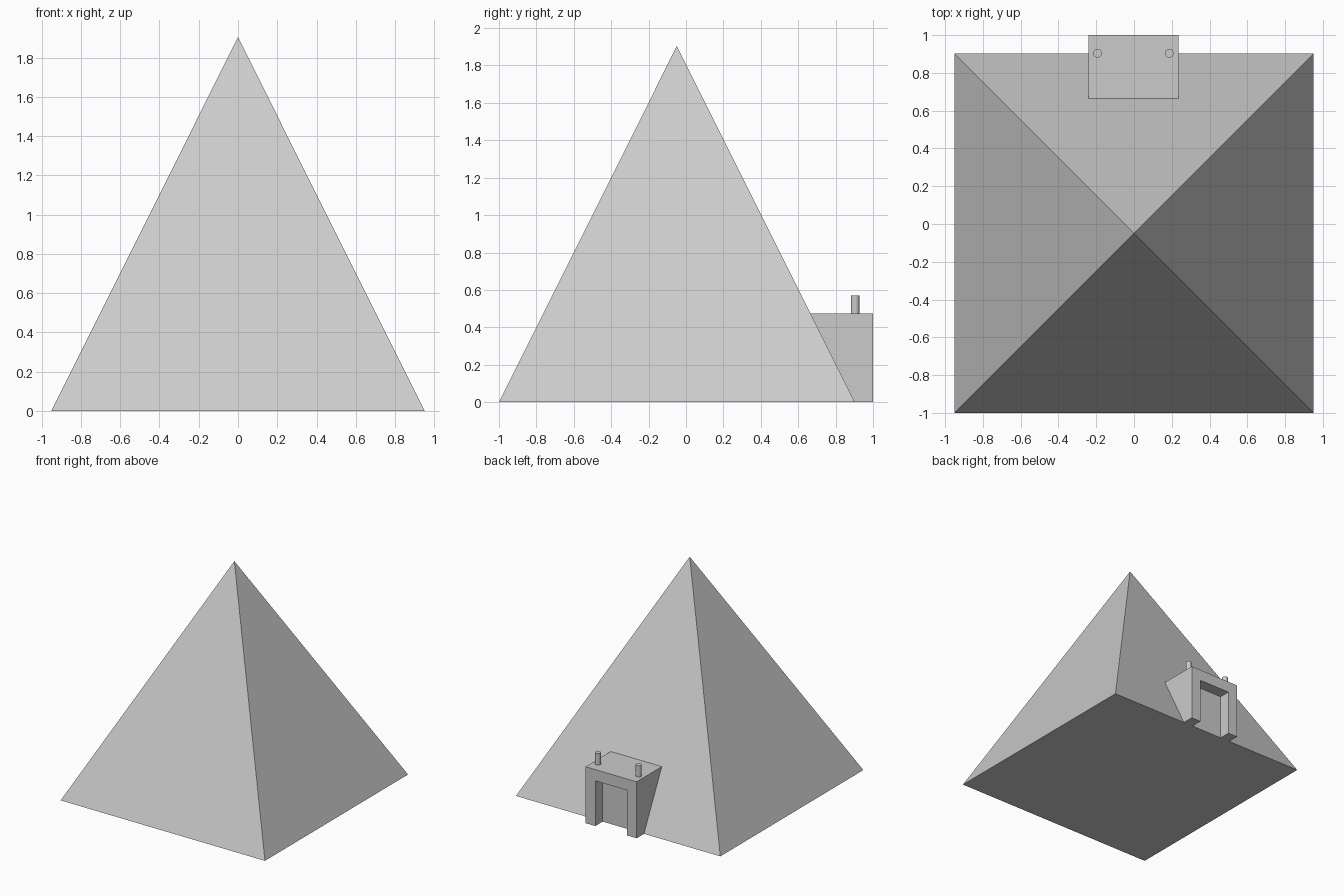
import bpy
import bmesh

if "Cube" in bpy.data.objects:
    bpy.data.objects.remove(bpy.data.objects["Cube"])

HALF, HEIGHT, CY = 0.951, 1.904, -0.049      # pyramid half width, height, y centre
BASE_Y = CY + HALF                           # rear base edge
PORCH_X, PORCH_W, PORCH_H = -0.003, 0.475, 0.475


def extrude_profile(name, profile, x0, x1):
    """Solid made from a (y, z) profile swept along x."""
    bm = bmesh.new()
    face = bm.faces.new([bm.verts.new((x0, y, z)) for y, z in profile])
    new = bmesh.ops.extrude_face_region(bm, geom=[face])["geom"]
    bmesh.ops.translate(bm, vec=(x1 - x0, 0, 0),
                        verts=[v for v in new if isinstance(v, bmesh.types.BMVert)])
    bmesh.ops.recalc_face_normals(bm, faces=bm.faces)
    mesh = bpy.data.meshes.new(name)
    bm.to_mesh(mesh)
    bm.free()
    obj = bpy.data.objects.new(name, mesh)
    bpy.context.collection.objects.link(obj)
    return obj


# Pyramid: four-sided cone turned square to the axes
bpy.ops.mesh.primitive_cone_add(vertices=4, radius1=HALF * 2 ** 0.5, radius2=0,
                                depth=HEIGHT, location=(0, CY, HEIGHT / 2),
                                rotation=(0, 0, 0.7853981634))
bpy.context.object.name = "pyramid"

# Porch: block whose inner side follows the pyramid slope
slope_y = BASE_Y - PORCH_H * HALF / HEIGHT
x0, x1 = PORCH_X - PORCH_W / 2, PORCH_X + PORCH_W / 2
porch = extrude_profile("porch", [(1, 0), (1, PORCH_H), (slope_y, PORCH_H), (BASE_Y - 0.001, 0)], x0, x1)

# Doorway recess cut into the porch
door = extrude_profile("doorway_cutter", [(BASE_Y, -0.1), (1.1, -0.1), (1.1, 0.38), (BASE_Y, 0.38)],
                       PORCH_X - 0.147, PORCH_X + 0.147)
cut = porch.modifiers.new("doorway", "BOOLEAN")
cut.operation = "DIFFERENCE"
cut.solver = "EXACT"
cut.object = door
door.hide_render = True
door.hide_set(True)

# Two small posts on the porch roof
for side, label in ((-1, "left"), (1, "right")):
    bpy.ops.mesh.primitive_cylinder_add(vertices=32, radius=0.023, depth=0.097,
                                        location=(PORCH_X + side * 0.19, 0.904, PORCH_H + 0.0475))
    bpy.context.object.name = label + "_post"
    bpy.ops.object.shade_smooth_by_angle()
